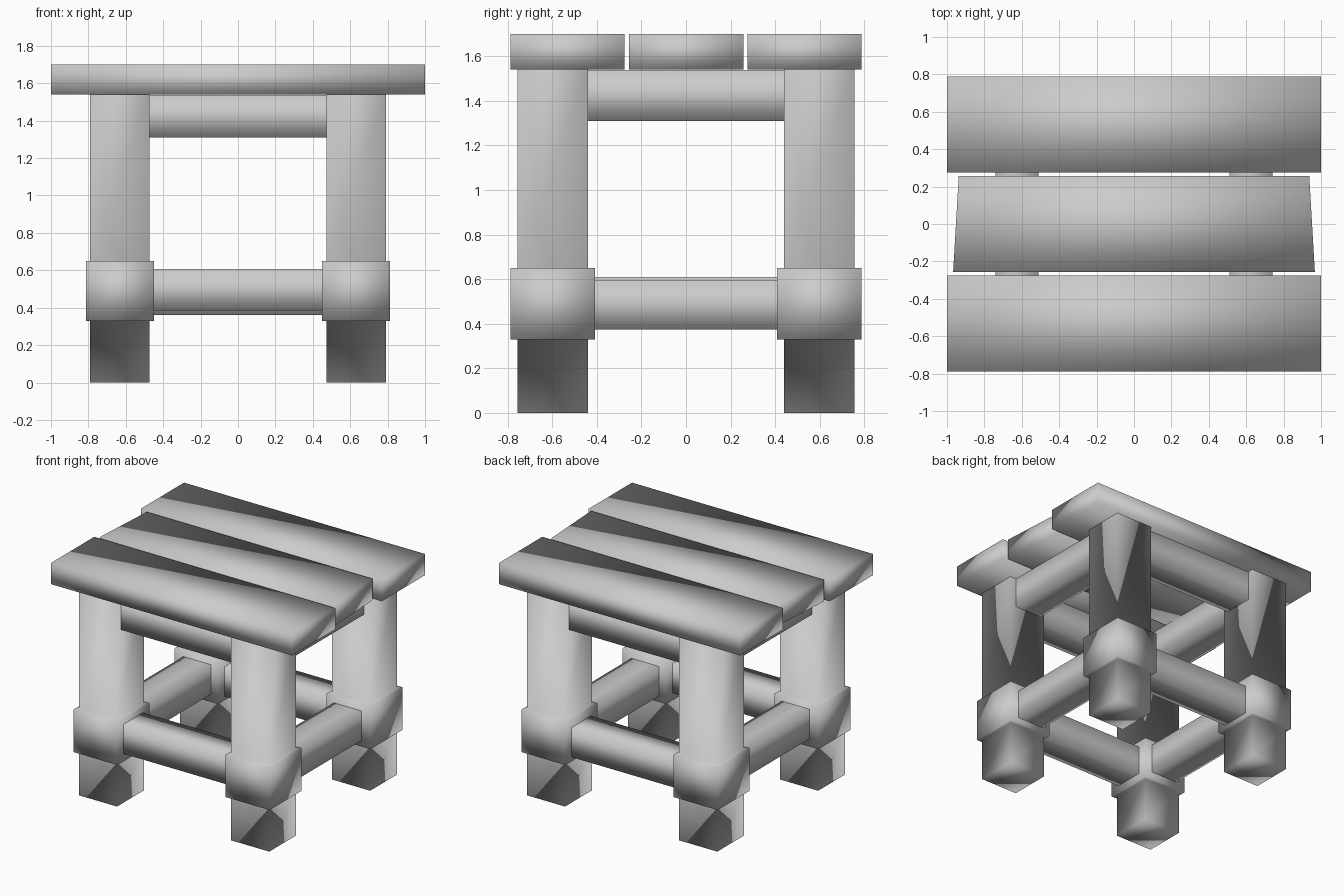
import bpy
import bmesh

cube = bpy.data.objects.get("Cube")
if cube:
    bpy.data.objects.remove(cube, do_unlink=True)

GREY = (0.6, 0.6, 0.6, 1)
grey = bpy.data.materials.new("plain grey")
grey.use_nodes = True
grey.diffuse_color = GREY
grey.node_tree.nodes["Principled BSDF"].inputs["Base Color"].default_value = GREY


def stack(name, rings, capped=True):
    """Skin a series of four-cornered rings into one softly shaded mesh."""
    bm = bmesh.new()
    loops = [[bm.verts.new(p) for p in ring] for ring in rings]
    for low, high in zip(loops, loops[1:]):
        for i in range(4):
            j = (i + 1) % 4
            bm.faces.new((low[i], low[j], high[j], high[i]))
    if capped:
        bm.faces.new(loops[0][::-1])
        bm.faces.new(loops[-1])
    bmesh.ops.recalc_face_normals(bm, faces=bm.faces)
    for face in bm.faces:
        face.smooth = True
    mesh = bpy.data.meshes.new(name)
    bm.to_mesh(mesh)
    bm.free()
    mesh.materials.append(grey)
    obj = bpy.data.objects.new(name, mesh)
    bpy.context.collection.objects.link(obj)
    return obj


def rect(cx, cy, hx, hy, z):
    return [(cx + sx * hx, cy + sy * hy, z)
            for sx, sy in ((-1, -1), (1, -1), (1, 1), (-1, 1))]


LEG_X, LEG_Y = 0.632, 0.598
LEG = (0.158, 0.159)
COLLAR = (0.182, 0.19)
TOP = 1.54

# Legs, each with a thick collar drawn out of the same mesh
profile = [(0, LEG), (0.33, LEG), (0.33, COLLAR), (0.65, COLLAR), (0.65, LEG), (TOP, LEG)]
for side, sx in (("left", 1), ("right", -1)):
    for end, sy in (("front", -1), ("back", 1)):
        stack(f"{end}_{side}_leg",
              [rect(sx * LEG_X, sy * LEG_Y, *half, z) for z, half in profile])


def rail(name, axis, offset, reach, low, high):
    """Open beam between two legs, running along x or y."""
    half = 0.115
    rings = []
    for end in (-reach, reach):
        section = [(offset - half, low), (offset + half, low),
                   (offset + half, high), (offset - half, high)]
        rings.append([(end, a, z) if axis == "x" else (a, end, z) for a, z in section])
    stack(name, rings, capped=False)


# Upper rails under the seat, then lower rails between the collars
for name, axis, offset, low in (("front", "x", -LEG_Y, 0.385), ("back", "x", LEG_Y, 0.36),
                                ("left", "y", LEG_X - 0.007, 0.375),
                                ("right", "y", 0.007 - LEG_X, 0.388)):
    upper, lower = (0.48, 0.455) if axis == "x" else (0.445, 0.415)
    rail(f"{name}_upper_rail", axis, offset, upper, 1.31, TOP - 0.002)
    rail(f"{name}_lower_rail", axis, offset, lower, low, low + 0.222)


def plank(name, y0, y1, front, back):
    stack(name, [[(-front, y0, z), (front, y0, z), (back, y1, z), (-back, y1, z)]
                 for z in (TOP, 1.7)])


# Seat planks, the middle one shorter and tapering to the back
plank("front_plank", -0.788, -0.275, 1, 1)
plank("middle_plank", -0.256, 0.257, 0.967, 0.937)
plank("back_plank", 0.276, 0.788, 1, 1)
